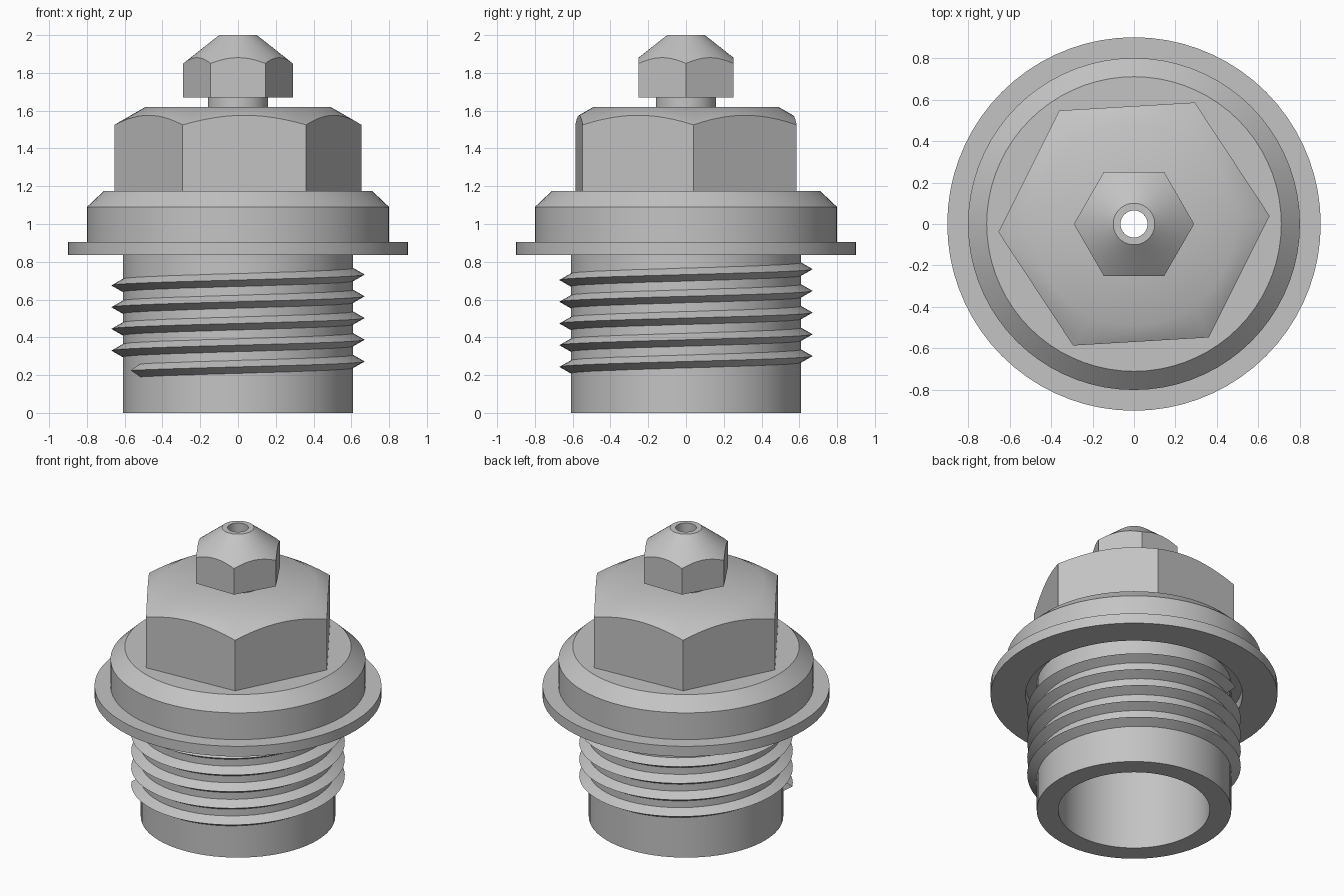
import bpy, bmesh
from math import pi, sin, cos, radians

cube = bpy.data.objects.get("Cube")
if cube:
    bpy.data.objects.remove(cube)

SEG = 72
BORE = 0.065

steel = bpy.data.materials.new("grey steel")
steel.use_nodes = True
grey = (0.55, 0.55, 0.55, 1)
steel.diffuse_color = grey
steel.node_tree.nodes["Principled BSDF"].inputs["Base Color"].default_value = grey


def finish(name, bm):
    bmesh.ops.recalc_face_normals(bm, faces=bm.faces)
    mesh = bpy.data.meshes.new(name)
    bm.to_mesh(mesh)
    bm.free()
    obj = bpy.data.objects.new(name, mesh)
    mesh.materials.append(steel)
    bpy.context.collection.objects.link(obj)
    bpy.ops.object.select_all(action="DESELECT")
    bpy.context.view_layer.objects.active = obj
    obj.select_set(True)
    bpy.ops.object.shade_smooth_by_angle(angle=radians(35))
    return obj


def revolve(name, rings, turn=0):
    """Closed ring solid; each ring is (r, z) or a function of angle giving it."""
    bm = bmesh.new()
    loops = []
    for ring in rings:
        loop = []
        for i in range(SEG):
            a = 2 * pi * i / SEG
            r, z = ring(a) if callable(ring) else ring
            loop.append(bm.verts.new((r * cos(a + turn), r * sin(a + turn), z)))
        loops.append(loop)
    for k, low in enumerate(loops):
        high = loops[(k + 1) % len(loops)]
        for i in range(SEG):
            j = (i + 1) % SEG
            bm.faces.new((low[i], low[j], high[j], high[i]))
    return finish(name, bm)


def hex_nut(name, corner, bottom, top, top_radius, slope, turn=0):
    """Hexagonal prism with a conical chamfer and a central bore."""
    def radius(a):
        return corner * cos(pi / 6) / cos(a % (pi / 3) - pi / 6)

    def chamfer(a):
        return radius(a), top - slope * (radius(a) - top_radius)

    return revolve(name, [(BORE, bottom), lambda a: (radius(a), bottom),
                          chamfer, (top_radius, top), (BORE, top)], turn)


# Hollow barrel with chamfered collar
revolve("barrel_and_collar", [
    (0.475, 0), (0.61, 0), (0.61, 0.905), (0.8, 0.905), (0.8, 1.09),
    (0.71, 1.175), (BORE, 1.175), (BORE, 1.1), (0.475, 0.85)])

# Loose sealing washer under the collar
revolve("washer", [(0.68, 0.835), (0.9, 0.835), (0.9, 0.905), (0.68, 0.905)])

# Large nut, neck and small nozzle nut
hex_nut("large_hex_nut", 0.655, 1.175, 1.62, 0.49, 0.577, radians(3.4))
revolve("neck", [(BORE, 1.62), (0.16, 1.62), (0.16, 1.67), (BORE, 1.67)])
hex_nut("small_hex_nut", 0.29, 1.67, 2.0, 0.1, 0.79)

# Helical thread with a triangular section
PITCH, HALF, TURNS = 0.115, 0.04, 4.75
START, START_Z = radians(212), 0.225
bm = bmesh.new()
previous = None
steps = int(TURNS * SEG)
for i in range(steps + 1):
    t = i / SEG
    a, z = START + 2 * pi * t, START_Z + PITCH * t
    section = [bm.verts.new((r * cos(a), r * sin(a), z + dz))
               for r, dz in ((0.6, -HALF), (0.67, 0), (0.6, HALF))]
    if previous:
        for k in range(3):
            n = (k + 1) % 3
            bm.faces.new((previous[k], previous[n], section[n], section[k]))
    if i in (0, steps):
        bm.faces.new(section)
    previous = section
finish("screw_thread", bm)
